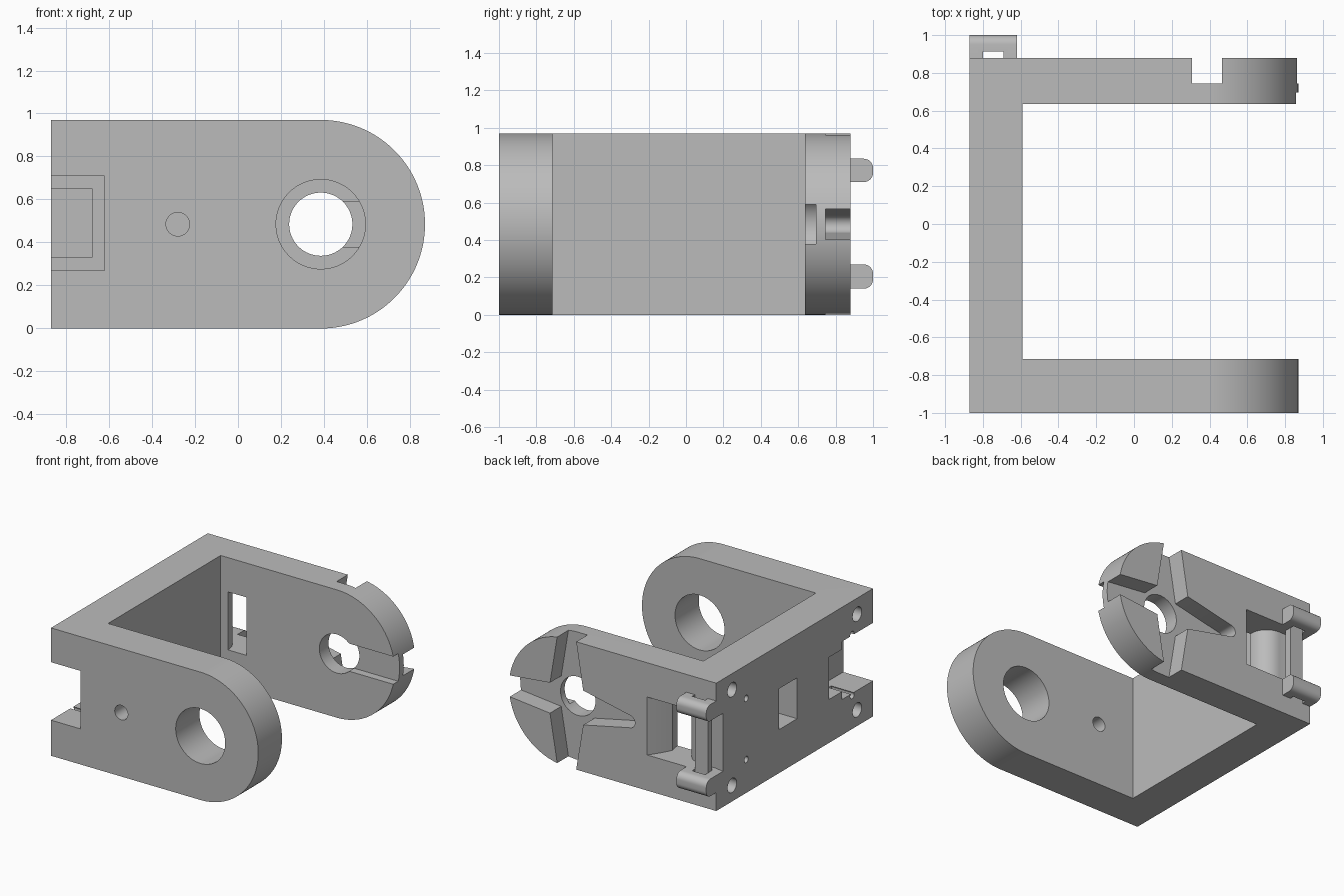
import bpy, bmesh
from math import sin, cos, pi, radians
from mathutils import Vector

cube = bpy.data.objects.get("Cube")
if cube:
    bpy.data.objects.remove(cube)

grey = bpy.data.materials.new("plain grey")
grey.use_nodes = True
grey.diffuse_color = (0.5, 0.5, 0.5, 1)
grey.node_tree.nodes["Principled BSDF"].inputs["Base Color"].default_value = (0.5, 0.5, 0.5, 1)


def arc(cx, cy, r, start, end, n):
    angles = [radians(start + (end - start) * i / n) for i in range(n + 1)]
    return [(cx + r * cos(a), cy + r * sin(a)) for a in angles]


def prism(name, axis, points, low, high):
    """Extrude a 2D outline along an axis: x uses (y, z), y uses (x, z), z uses (x, y)."""
    bm = bmesh.new()
    place = {"x": lambda u, v: (low, u, v),
             "y": lambda u, v: (u, low, v),
             "z": lambda u, v: (u, v, low)}[axis]
    face = bm.faces.new([bm.verts.new(place(u, v)) for u, v in points])
    step = Vector([(high - low) * (axis == a) for a in "xyz"])
    new = bmesh.ops.extrude_face_region(bm, geom=[face])["geom"]
    bmesh.ops.translate(bm, vec=step, verts=[g for g in new if isinstance(g, bmesh.types.BMVert)])
    bmesh.ops.recalc_face_normals(bm, faces=bm.faces)
    mesh = bpy.data.meshes.new(name)
    bm.to_mesh(mesh)
    bm.free()
    mesh.materials.append(grey)
    ob = bpy.data.objects.new(name, mesh)
    bpy.context.collection.objects.link(ob)
    return ob


def box(name, x, y, z):
    return prism(name, "y", [(x[0], z[0]), (x[1], z[0]), (x[1], z[1]), (x[0], z[1])], *y)


def hole(axis, u, v, r, low, high, n=64):
    return prism("hole_cutter", axis, arc(u, v, r, 0, 360, n)[:-1], low, high)


def cut(body, cutter):
    mod = body.modifiers.new("cut", "BOOLEAN")
    mod.operation, mod.solver, mod.object = "DIFFERENCE", "EXACT", cutter
    bpy.ops.object.select_all(action="DESELECT")
    bpy.context.view_layer.objects.active = body
    body.select_set(True)
    bpy.ops.object.modifier_apply(modifier=mod.name)
    bpy.data.objects.remove(cutter)


def smooth(ob):
    bpy.ops.object.select_all(action="DESELECT")
    bpy.context.view_layer.objects.active = ob
    ob.select_set(True)
    bpy.ops.object.shade_smooth_by_angle(angle=radians(25))


LEFT, MID, R, CX = -0.87, 0.485, 0.485, 0.385
TOP, BACK = 2 * MID, 0.88

# U-shaped bracket: rounded side outline, hollowed between the arms
bracket = prism("bracket", "y", [(LEFT, 0)] + arc(CX, MID, R, -90, 90, 64) + [(LEFT, TOP)], -1, BACK)
cut(bracket, box("gap", (-0.59, 1.2), (-0.715, 0.635), (-0.2, 1.2)))

# Front arm: pivot hole and small hole
cut(bracket, hole("y", CX, MID, 0.208, -1.1, -0.6))
cut(bracket, hole("y", -0.28, MID, 0.055, -1.1, -0.6))

# Stepped notch in the front corner, and the blind pocket in the base
cut(bracket, box("notch", (-1, -0.62), (-1.1, -0.63), (0.27, 0.71)))
cut(bracket, box("notch_step", (-1, -0.68), (-0.7, -0.47), (0.33, 0.65)))
cut(bracket, box("pocket", (-1, -0.67), (-0.09, 0.125), (0.33, 0.64)))

# Screw holes in the outer base face
for side in (-1, 1):
    for y, offset, r in ((-0.81, 0.363, 0.054), (0.69, 0.363, 0.054),
                         (-0.75, 0.232, 0.024), (0.52, 0.232, 0.024)):
        cut(bracket, hole("x", y, MID + side * offset, r, -1, -0.68, 32))

# Back arm: pivot hole, inner groove and the cross-shaped recess
cut(bracket, hole("y", CX, MID, 0.147, 0.55, 1))
cut(bracket, box("inner_groove", (CX, 1), (0.6, 0.695), (0.38, 0.59)))
FLOOR = 0.745
cut(bracket, prism("tip_groove", "y", [(CX, MID - 0.13), (0.9, MID - 0.077),
                                       (0.9, MID + 0.077), (CX, MID + 0.13)], FLOOR, 1))
cut(bracket, prism("long_groove", "y", [(CX, MID + 0.16)] + arc(-0.14, MID, 0.048, 90, 270, 16)
                   + [(CX, MID - 0.16)], FLOOR, 1))
for s in (-1, 1):
    end = MID + s * 0.51
    cut(bracket, prism("side_groove", "y", [(CX - 0.16, MID), (CX - 0.075, end),
                                            (CX + 0.075, end), (CX + 0.16, MID)], FLOOR, 1))

# Curved strap channel through the back corner
ridge = [(-0.95, 0.80), (-0.87, 0.80), (-0.80, 0.785)] + arc(-0.67, 0.645, 0.14, 90, 0, 12)
channel = ridge + [(-0.53, 0.6), (-0.375, 0.6)] + arc(-0.62, 0.635, 0.245, 0, 20, 6) \
    + [(-0.345, 0.80), (-0.29, 0.88), (-0.29, 0.95), (-0.95, 0.95)]
cut(bracket, prism("strap_channel", "z", channel, 0.27, 0.71))
smooth(bracket)

# Strap bar and its two rounded lugs
box("strap_bar", (-0.80, -0.69), (0.83, BACK), (0.265, 0.715))
for name, low, high in (("lower_lug", 0.14, 0.27), ("upper_lug", 0.71, 0.835)):
    r = 0.05
    outline = [(BACK - 0.001, low)] + arc(1 - r, low + r, r, -90, 0, 8) \
        + arc(1 - r, high - r, r, 0, 90, 8) + [(BACK - 0.001, high)]
    lug = prism(name, "x", outline, LEFT, -0.62)
    cut(lug, box("lug_slot", (-0.80, -0.69), (0.8, 0.912), (low - 0.1, high + 0.1)))
    smooth(lug)
